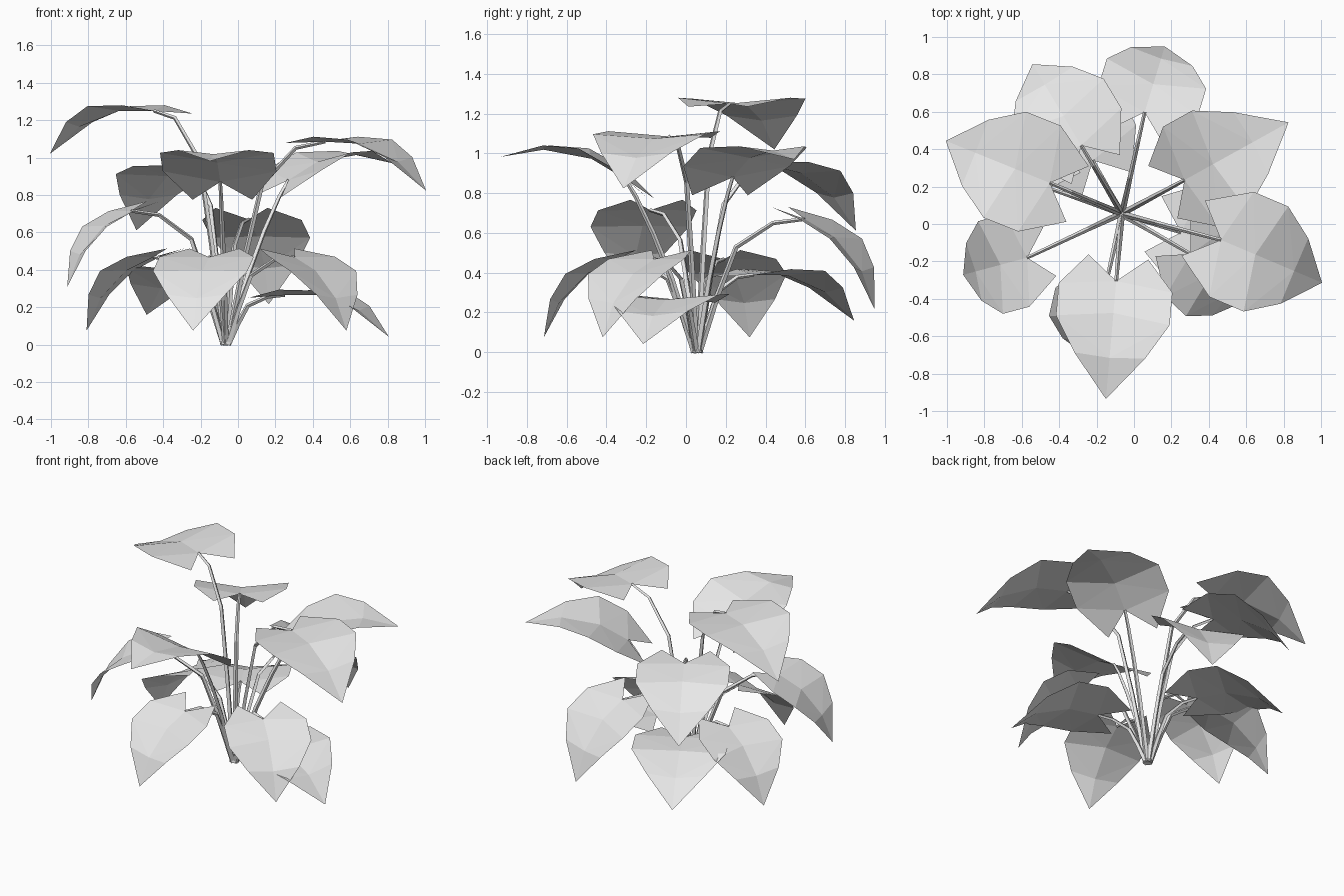
import bpy, bmesh
from math import radians, cos, sin
from mathutils import Matrix, Vector

cube = bpy.data.objects.get("Cube")
if cube:
    bpy.data.objects.remove(cube, do_unlink=True)

grey = bpy.data.materials.new("plain_grey")
grey.use_nodes = True
grey.diffuse_color = (0.8, 0.8, 0.8, 1)
grey.node_tree.nodes["Principled BSDF"].inputs["Base Color"].default_value = (0.8, 0.8, 0.8, 1)

ROOT = Vector((-0.065, 0.055, 0))

# Heart-shaped blade: the midrib, then one half of the rim (mirrored)
MIDRIB = [(0, 0, 0), (0.2, 0, 0), (0.43, 0, -0.085), (0.6, 0, -0.23)]
RIM = [(-0.16, 0.16, -0.015), (0.06, 0.305, 0.03), (0.26, 0.305, 0.025), (0.43, 0.19, -0.06)]
HALF_FACES = ["m0 r1 r0", "m0 m1 r1", "m1 r2 r1", "m1 m2 r2", "m2 r3 r2", "m2 m3 r3"]

# Stalk as (share of reach, share of height), arched or nearly straight
ARCHED = [(0, 0), (0.17, 0.42), (0.35, 0.79), (0.7, 0.97), (1, 1)]
STRAIGHT = [(0, 0), (0.33, 0.42), (0.6, 0.69), (0.85, 0.9), (1, 1)]


def add_object(name, mesh):
    obj = bpy.data.objects.new(name, mesh)
    bpy.context.collection.objects.link(obj)
    return obj


def leaf(name, joint, yaw, pitch, scale):
    bm = bmesh.new()
    place = (Matrix.Translation(joint) @ Matrix.Rotation(radians(yaw), 4, "Z")
             @ Matrix.Rotation(radians(-pitch), 4, "Y") @ Matrix.Scale(scale, 4))
    mid = [bm.verts.new(place @ Vector(p)) for p in MIDRIB]
    for side in (1, -1):
        rim = [bm.verts.new(place @ Vector((x, y * side, z))) for x, y, z in RIM]
        pool = {"m": mid, "r": rim}
        for face in HALF_FACES:
            corners = [pool[key[0]][int(key[1])] for key in face.split()]
            bm.faces.new(corners if side == 1 else corners[::-1])
    mesh = bpy.data.meshes.new(name)
    bm.to_mesh(mesh)
    bm.free()
    mesh.materials.append(grey)
    add_object(name, mesh)


def stalk(name, joint, yaw, pitch):
    curve = bpy.data.curves.new(name, "CURVE")
    curve.dimensions = "3D"
    curve.bevel_depth = 0.015
    curve.bevel_resolution = 0
    curve.use_fill_caps = True
    spline = curve.splines.new("POLY")
    spline.points.add(len(ARCHED) - 1)
    start = ROOT + 0.012 * Vector((cos(radians(yaw)), sin(radians(yaw)), 0))
    reach = Vector(joint) - start
    straight = min(1, max(0, pitch / 25))
    for i, point in enumerate(spline.points):
        out = ARCHED[i][0] * (1 - straight) + STRAIGHT[i][0] * straight
        up = ARCHED[i][1] * (1 - straight) + STRAIGHT[i][1] * straight
        point.co = (start.x + reach.x * out, start.y + reach.y * out, reach.z * up, 1)
        point.radius = 1.1 - 0.12 * i
    # Turn the bevelled path into a mesh
    temp = add_object(name + "_path", curve)
    graph = bpy.context.evaluated_depsgraph_get()
    mesh = bpy.data.meshes.new_from_object(temp.evaluated_get(graph))
    bpy.data.objects.remove(temp, do_unlink=True)
    mesh.materials.clear()
    mesh.materials.append(grey)
    for poly in mesh.polygons:
        poly.use_smooth = False
    add_object(name, mesh)


# Name, joint of stalk and blade, heading, upward tilt, size
PLANT = [
    ("top_left", (-0.45, 0.22, 1.25), 158, 0, 1),
    ("upper_back", (-0.282, 0.42, 0.94), 121, -12, 0.94),
    ("middle_back", (0.057, 0.597, 0.67), 73, -30, 0.91),
    ("upper_right", (0.27, 0.235, 0.88), 29, 29, 1),
    ("top_right", (0.465, -0.085, 1.085), -23, -3, 1),
    ("upper_front", (-0.095, -0.305, 0.87), -95, 31, 1),
    ("middle_left", (-0.571, -0.18, 0.715), 195, -28, 0.84),
    ("low_front_right", (0.302, -0.16, 0.468), -43, -25, 0.85),
    ("low_front", (-0.155, -0.345, 0.468), -103, -25, 0.85),
    ("low_left", (-0.453, 0.19, 0.468), 160, -25, 0.85),
    ("low_right", (0.25, -0.045, 0.265), -17, 0, 0.97),
    ("low_back", (-0.22, 0.34, 0.39), 118, -1, 0.96),
]
for name, joint, yaw, pitch, scale in PLANT:
    leaf(name + "_leaf", joint, yaw, pitch, scale)
    stalk(name + "_stalk", joint, yaw, pitch)

# Small flared foot where the stalks meet
bm = bmesh.new()
bmesh.ops.create_cone(bm, cap_ends=True, segments=8, radius1=0.032, radius2=0.024, depth=0.04,
                      matrix=Matrix.Translation(ROOT + Vector((0, 0, 0.02))))
foot = bpy.data.meshes.new("stem_foot")
bm.to_mesh(foot)
bm.free()
foot.materials.append(grey)
add_object("stem_foot", foot)
